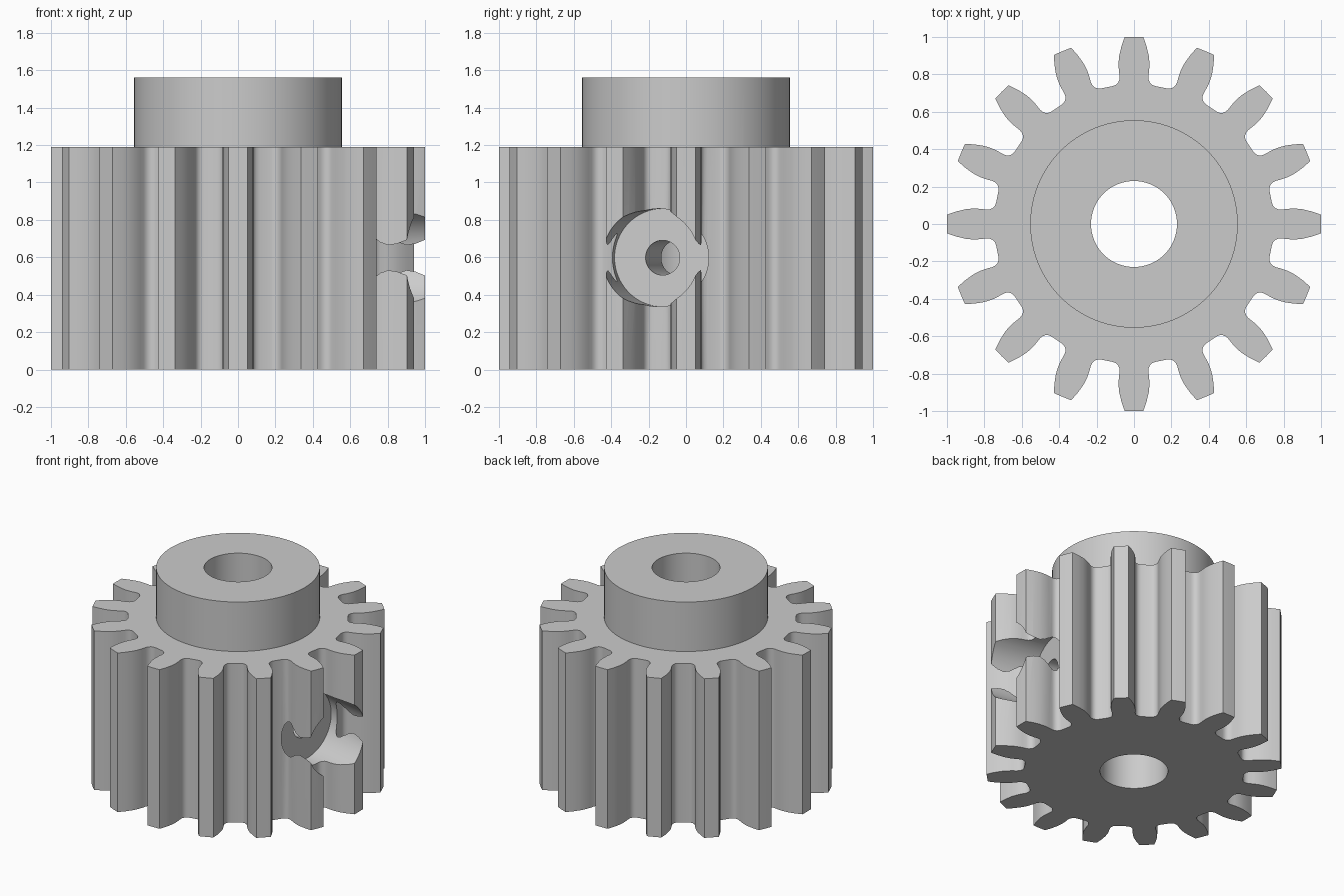
import bpy
import math
from mathutils import Matrix, Vector

cube = bpy.data.objects.get("Cube")
if cube:
    bpy.data.objects.remove(cube, do_unlink=True)

TEETH = 16
GEAR_HEIGHT = 1.19
TOTAL_HEIGHT = 1.56
PITCH = 2 * math.pi / TEETH

steel = bpy.data.materials.new("grey_steel")
steel.use_nodes = True
GREY = (0.6, 0.6, 0.6, 1)
steel.diffuse_color = GREY
steel.node_tree.nodes["Principled BSDF"].inputs["Base Color"].default_value = GREY


def prism(name, outline, z0, z1):
    """Extrude a closed xy outline from z0 to z1."""
    n = len(outline)
    verts = [(x, y, z) for z in (z0, z1) for x, y in outline]
    faces = [list(range(n))[::-1], list(range(n, 2 * n))]
    faces += [(i, (i + 1) % n, (i + 1) % n + n, i + n) for i in range(n)]
    mesh = bpy.data.meshes.new(name)
    mesh.from_pydata(verts, [], faces)
    mesh.materials.append(steel)
    obj = bpy.data.objects.new(name, mesh)
    bpy.context.collection.objects.link(obj)
    return obj


def circle(radius, n):
    return [(radius * math.cos(2 * math.pi * i / n),
             radius * math.sin(2 * math.pi * i / n)) for i in range(n)]


def combine(target, tool, operation):
    """Apply a boolean and remove the tool."""
    tool.hide_render = True
    mod = target.modifiers.new(operation.lower(), 'BOOLEAN')
    mod.operation = operation
    mod.solver = 'EXACT'
    mod.object = tool
    bpy.context.view_layer.objects.active = target
    bpy.ops.object.modifier_apply(modifier=mod.name)
    bpy.data.objects.remove(tool, do_unlink=True)


# Half tooth: distance from tooth centre line, distance from gear axis
flank = [(.115, .737), (.098, .743), (.085, .755), (.078, .772), (.077, .79),
         (.081, .82), (.083, .86), (.079, .9), (.067, .95), (.05, .999)]
tooth = [(r, -t) for t, r in flank] + [(1, 0)] + [(r, t) for t, r in flank[::-1]]
tooth.append((.745 * math.cos(PITCH / 2), .745 * math.sin(PITCH / 2)))

outline = []
for k in range(TEETH):
    turn = Matrix.Rotation(k * PITCH, 2)
    outline += [tuple(turn @ Vector(p)) for p in tooth]

# Toothed body, hub and shaft bore
gear = prism("pinion_gear", outline, 0, GEAR_HEIGHT)
combine(gear, prism("hub", circle(.555, 96), .9, TOTAL_HEIGHT), 'UNION')
combine(gear, prism("shaft_bore", circle(.23, 64), -.1, TOTAL_HEIGHT + .1), 'DIFFERENCE')

# Set screw hole with counterbore, aimed at the gap beside the right tooth
aim = (Matrix.Translation((0, 0, .598)) @ Matrix.Rotation(-PITCH / 2, 4, 'Z')
       @ Matrix.Rotation(math.pi / 2, 4, 'Y'))
for name, radius, start in (("counterbore", .262, .64), ("screw_hole", .093, .05)):
    cutter = prism(name, circle(radius, 64), start, 1.3)
    cutter.data.transform(aim)
    combine(gear, cutter, 'DIFFERENCE')

# Smooth curved walls, keep edges sharp
bpy.ops.object.select_all(action='DESELECT')
gear.select_set(True)
bpy.context.view_layer.objects.active = gear
bpy.ops.object.shade_smooth_by_angle(angle=math.radians(30))
